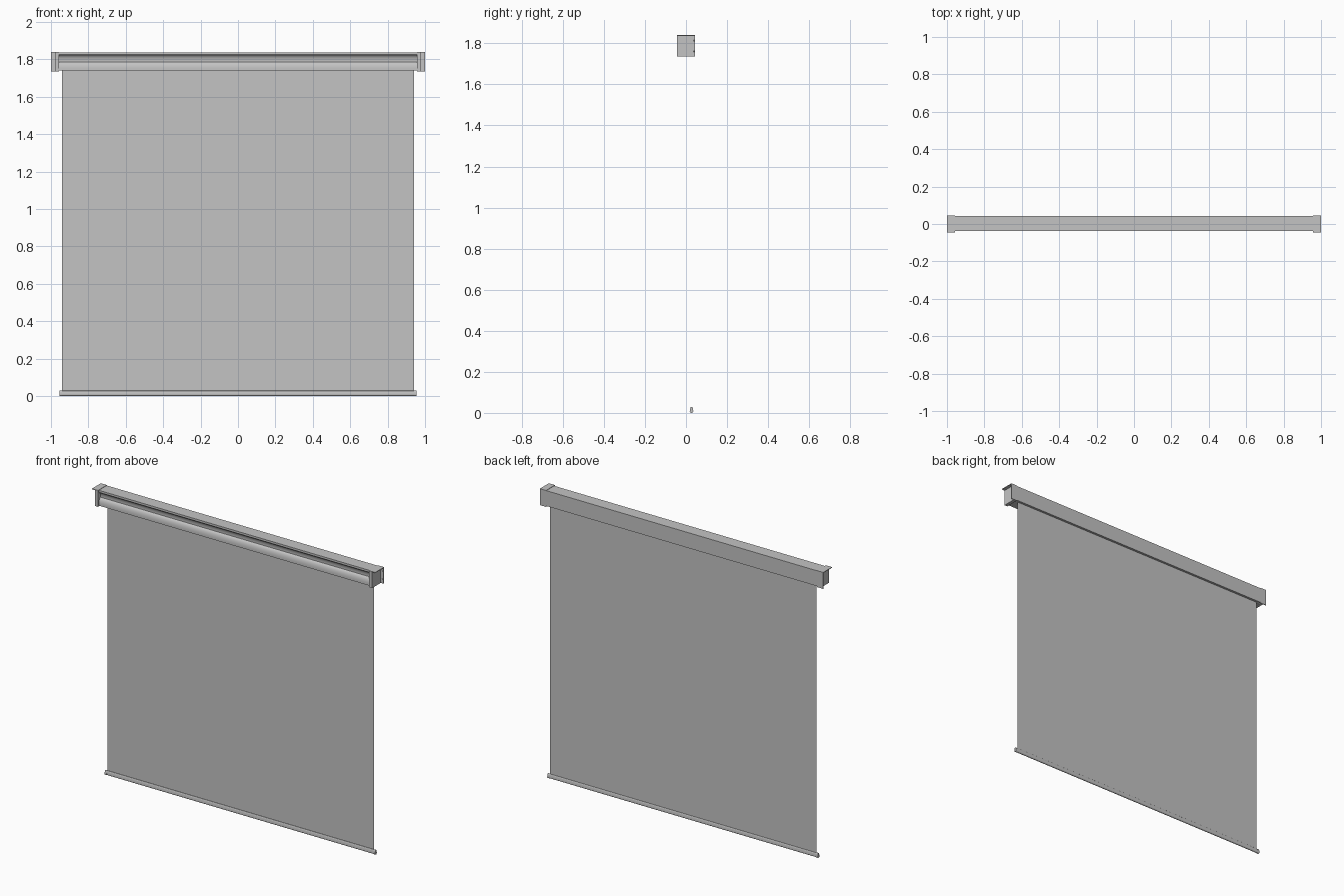
import bpy, bmesh, math
from mathutils import Matrix

cube = bpy.data.objects.get("Cube")
if cube:
    bpy.data.objects.remove(cube, do_unlink=True)

grey = bpy.data.materials.new("light_grey")
grey.use_nodes = True
GREY = (0.55, 0.55, 0.55, 1)
grey.diffuse_color = GREY
grey.node_tree.nodes["Principled BSDF"].inputs["Base Color"].default_value = GREY


def finish(name, bm, smooth=False):
    bmesh.ops.recalc_face_normals(bm, faces=bm.faces)
    mesh = bpy.data.meshes.new(name)
    bm.to_mesh(mesh)
    bm.free()
    obj = bpy.data.objects.new(name, mesh)
    mesh.materials.append(grey)
    bpy.context.collection.objects.link(obj)
    if smooth:
        bpy.ops.object.select_all(action="DESELECT")
        obj.select_set(True)
        bpy.context.view_layer.objects.active = obj
        bpy.ops.object.shade_smooth_by_angle(angle=math.radians(35))
    return obj


def extrude_x(name, profile, x0, x1, smooth=False):
    """Sweep a closed (y, z) outline along x."""
    bm = bmesh.new()
    face = bm.faces.new([bm.verts.new((x0, y, z)) for y, z in profile])
    swept = bmesh.ops.extrude_face_region(bm, geom=[face])["geom"]
    verts = [v for v in swept if isinstance(v, bmesh.types.BMVert)]
    bmesh.ops.translate(bm, verts=verts, vec=(x1 - x0, 0, 0))
    if face.is_valid and len(face.edges[0].link_faces) < 2:
        bm.faces.new(face.verts)
    return finish(name, bm, smooth)


def box(name, x, y, z):
    outline = [(y[0], z[0]), (y[1], z[0]), (y[1], z[1]), (y[0], z[1])]
    return extrude_x(name, outline, min(x), max(x))


def arc(cy, cz, ry, rz, a0, a1, n=8):
    steps = [math.radians(a0 + (a1 - a0) * i / n) for i in range(n + 1)]
    return [(cy + ry * math.cos(a), cz + rz * math.sin(a)) for a in steps]


# Cassette: flat back and top, front with a hollow above a rounded lower lip
cassette = [(0.043, 1.74), (0.043, 1.838), (-0.037, 1.838), (-0.037, 1.825)]
cassette += arc(-0.037, 1.79, 0.018, 0.033, 85, 0)
cassette += arc(-0.019, 1.75, 0.018, 0.037, 90, 180)
cassette += [(-0.037, 1.74)]
extrude_x("cassette", cassette, -0.957, 0.957, True)

# Fabric: a single hanging sheet
bm = bmesh.new()
bm.faces.new([bm.verts.new((x, 0.028, z)) for x, z in
              [(-0.94, 0.02), (0.94, 0.02), (0.94, 1.742), (-0.94, 1.742)]])
finish("fabric", bm)


# Bottom bar: teardrop section with slightly larger end caps
def teardrop(grow):
    return (arc(0.027, 0.009, 0.008 + grow, 0.008 + grow, 180, 360)
            + arc(0.027, 0.023, 0.005 + grow, 0.006 + grow, 0, 180))


extrude_x("bottom_bar", teardrop(0), -0.94, 0.94, True)

for side, s in (("left", 1), ("right", -1)):
    extrude_x(side + "_bar_cap", teardrop(0.001), *sorted((s * 0.94, s * 0.955)), True)
    # End bracket: solid cheek with top and back flanges reaching outwards
    box(side + "_bracket_cheek", (s * 0.957, s * 0.979), (-0.045, 0.045), (1.735, 1.84))
    box(side + "_bracket_top", (s * 0.979, s * 1.0), (-0.045, 0.045), (1.836, 1.84))
    box(side + "_bracket_back", (s * 0.979, s * 1.0), (0.041, 0.045), (1.735, 1.836))
    # Fixing screws on the back flange
    for i, z in enumerate((1.762, 1.812)):
        bm = bmesh.new()
        spin = Matrix.Translation((s * 0.99, 0.039, z)) @ Matrix.Rotation(math.pi / 2, 4, "X")
        bmesh.ops.create_cone(bm, cap_ends=True, segments=12, radius1=0.004,
                              radius2=0.004, depth=0.004, matrix=spin)
        finish(f"{side}_screw_{i + 1}", bm, True)
